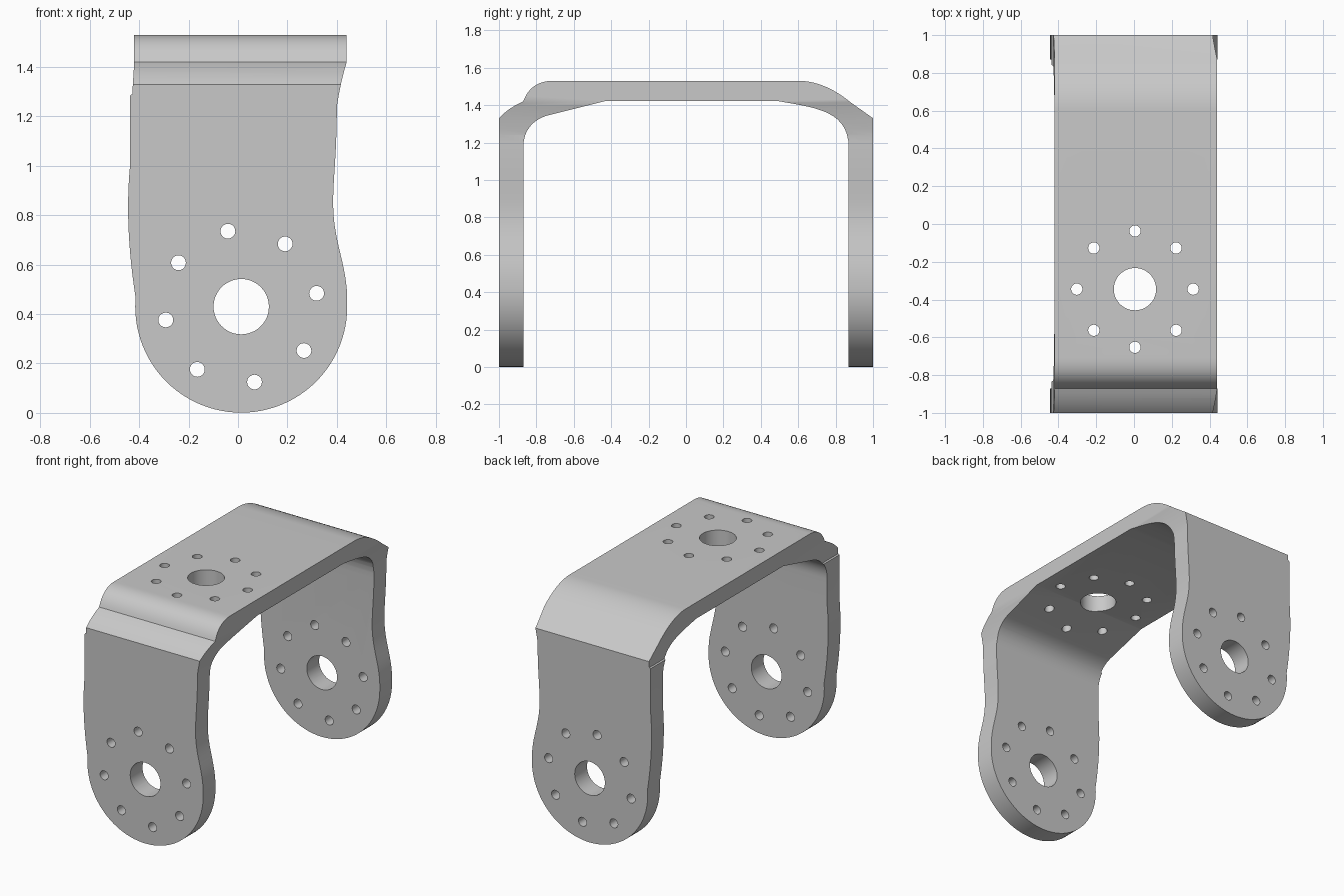
import bpy
import bmesh
from math import sin, cos, pi, radians
from mathutils import Vector

old = bpy.data.objects.get("Cube")
if old:
    bpy.data.objects.remove(old, do_unlink=True)

grey = bpy.data.materials.new("light_grey_metal")
grey.use_nodes = True
colour = (0.58, 0.58, 0.58, 1)
grey.diffuse_color = colour
grey.node_tree.nodes["Principled BSDF"].inputs["Base Color"].default_value = colour


def curve(*ctrl, steps=14):
    """Points along a Bezier curve of any degree."""
    out = []
    for i in range(steps + 1):
        pts = [Vector(c) for c in ctrl]
        while len(pts) > 1:
            pts = [a.lerp(b, i / steps) for a, b in zip(pts, pts[1:])]
        out.append(tuple(pts[0]))
    return out


def arc(cx, cz, r, start, end, steps):
    angles = [start + (end - start) * i / steps for i in range(steps + 1)]
    return [(cx + r * cos(a), cz + r * sin(a)) for a in angles]


def prism(name, points, place, low, high):
    """Extrude a closed outline from low to high; place maps (a, b, depth) to xyz."""
    bm = bmesh.new()
    clean = [p for i, p in enumerate(points)
             if (Vector(p) - Vector(points[i - 1])).length > 1e-4]
    face = bm.faces.new([bm.verts.new(place(a, b, low)) for a, b in clean])
    shift = Vector(place(0, 0, high)) - Vector(place(0, 0, low))
    new = bmesh.ops.extrude_face_region(bm, geom=[face])
    verts = [g for g in new["geom"] if isinstance(g, bmesh.types.BMVert)]
    bmesh.ops.translate(bm, verts=verts, vec=shift)
    bmesh.ops.recalc_face_normals(bm, faces=bm.faces)
    mesh = bpy.data.meshes.new(name)
    bm.to_mesh(mesh)
    bm.free()
    mesh.materials.append(grey)
    obj = bpy.data.objects.new(name, mesh)
    bpy.context.collection.objects.link(obj)
    return obj


def combine(obj, tool, operation):
    mod = obj.modifiers.new(operation.lower(), "BOOLEAN")
    mod.operation, mod.solver, mod.object = operation, "EXACT", tool
    bpy.context.view_layer.objects.active = obj
    bpy.ops.object.modifier_apply(modifier=mod.name)
    bpy.data.objects.remove(tool, do_unlink=True)


def side(y, z, x):
    return (x, y, z)


def front(x, z, y):
    return (x, y, z)


def top(x, y, z):
    return (x, y, z)


# Bent strap: side profile with stepped front shoulder and rounded back shoulder
profile = [(-1, -0.1), (-1, 1.33)]
profile += curve((-1, 1.33), (-0.95, 1.385), (-0.87, 1.42), steps=6)
profile += curve((-0.87, 1.42), (-0.83, 1.53), (-0.71, 1.53))
profile += curve((0.6, 1.53), (0.74, 1.53), (0.88, 1.415))
profile += [(1, 1.33), (1, -0.1), (0.87, -0.1)]
profile += curve((0.87, 1.17), (0.87, 1.37), (0.7, 1.385), (0.49, 1.422))
profile += curve((-0.43, 1.422), (-0.74, 1.345))[::14]
profile += curve((-0.74, 1.345), (-0.87, 1.305), (-0.87, 1.17))
profile += [(-0.87, -0.1)]
bracket = prism("bracket", profile, side, -0.7, 0.7)

# Front outline: round leg ends, waist on one side, slight swell on the other
CX, CZ = 0.013, 0.43
outline = arc(CX, CZ, 0.429, pi, 2 * pi, 48)
outline += curve((0.442, CZ), (0.447, 0.6), (0.385, 0.68), (0.385, 0.85))
outline += curve((0.385, 0.85), (0.385, 0.95), (0.4, 1.05), (0.4, 1.24))
outline += curve((0.4, 1.24), (0.415, 1.34), (0.44, 1.42), steps=6)
outline += [(0.44, 1.6), (-0.42, 1.6), (-0.42, 1.42), (-0.428, 1.29), (-0.437, 1.285)]
outline += curve((-0.437, 1.0), (-0.46, 0.76), (-0.415, 0.47))
combine(bracket, prism("outline_cutter", outline, front, -1.3, 1.3), "INTERSECT")


def drill(cx, cy, ring, turn, place, low, high):
    """Centre bore surrounded by eight screw holes."""
    spots = [(cx, cy, 0.112, 48)]
    for i in range(8):
        a = turn + i * pi / 4
        spots.append((cx + ring * cos(a), cy + ring * sin(a), 0.03, 20))
    for x, y, r, n in spots:
        circle = arc(x, y, r, 0, 2 * pi, n)[:-1]
        combine(bracket, prism("hole_cutter", circle, place, low, high), "DIFFERENCE")


# Hole patterns through both legs and through the top plate
drill(CX, CZ, 0.31, radians(10), front, -1.3, 1.3)
drill(0.005, -0.345, 0.308, 0, top, 1.2, 1.7)

# Smooth curved walls, keep edges sharp
bpy.ops.object.select_all(action="DESELECT")
bracket.select_set(True)
bpy.context.view_layer.objects.active = bracket
bpy.ops.object.shade_smooth_by_angle(angle=radians(25))
